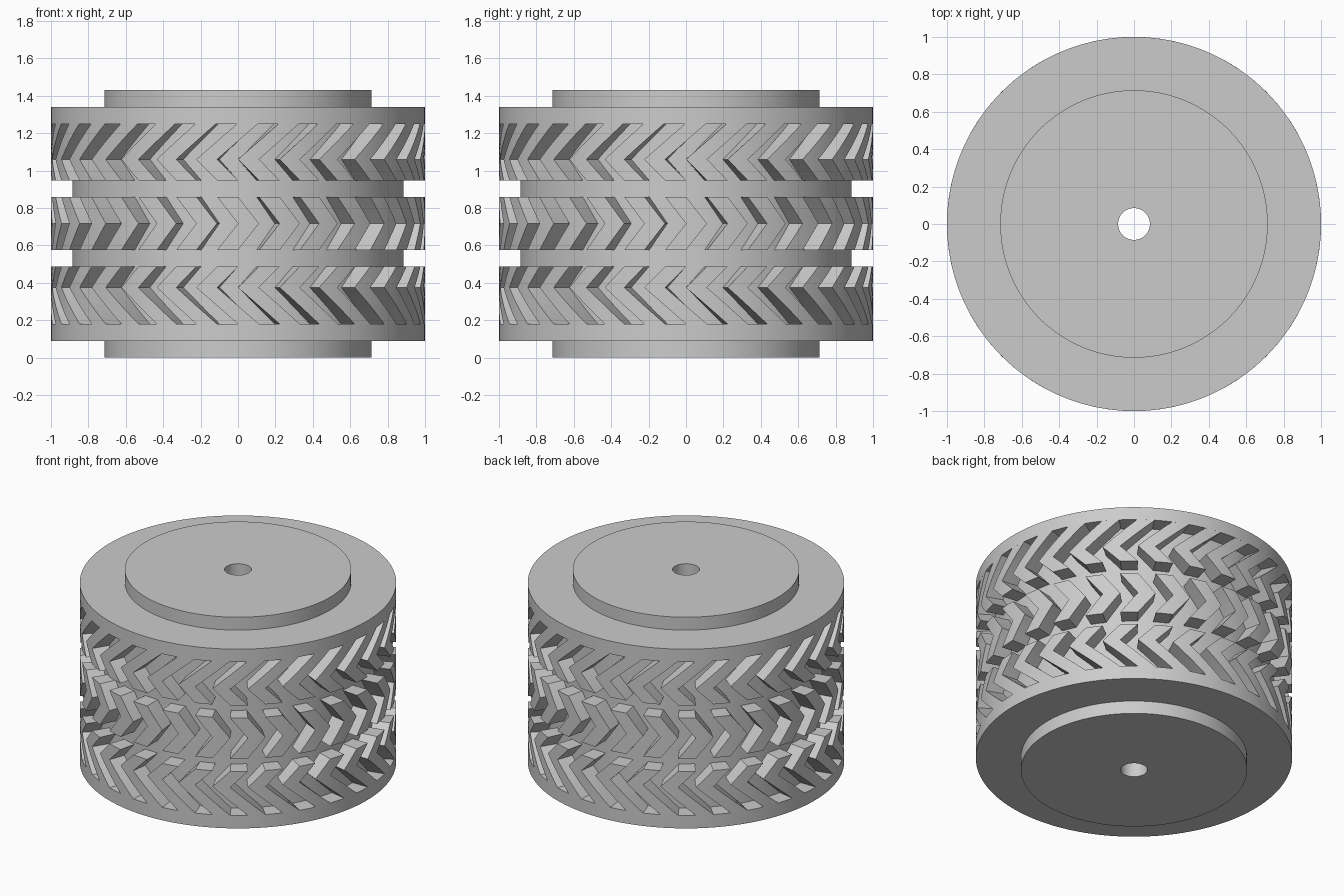
import bpy, bmesh
from math import sin, cos, pi

cube = bpy.data.objects.get("Cube")
if cube:
    bpy.data.objects.remove(cube)

RIM, FLOOR, HUB, BORE = 1.0, 0.885, 0.715, 0.085
BLOCKS = 28                      # chevrons per row
PITCH = 2 * pi / BLOCKS
WIDE = PITCH / 2                 # a block and a gap are equally wide
HEIGHT = 1.43

grey = bpy.data.materials.new("plain grey")
grey.use_nodes = True
grey.diffuse_color = (0.6, 0.6, 0.6, 1)
grey.node_tree.nodes["Principled BSDF"].inputs["Base Color"].default_value = (0.6, 0.6, 0.6, 1)


def point(r, a, z):
    """Angle is measured from the front towards +x."""
    return (r * sin(a), -r * cos(a), z)


def finish(bm, name):
    bmesh.ops.recalc_face_normals(bm, faces=bm.faces)
    mesh = bpy.data.meshes.new(name)
    bm.to_mesh(mesh)
    bm.free()
    mesh.materials.append(grey)
    obj = bpy.data.objects.new(name, mesh)
    bpy.context.collection.objects.link(obj)
    bpy.ops.object.select_all(action='DESELECT')
    obj.select_set(True)
    bpy.context.view_layer.objects.active = obj
    bpy.ops.object.shade_smooth_by_angle(angle=0.4)
    return obj


def lathe(name, profile, steps=BLOCKS * 6):
    bm = bmesh.new()
    rings = [[bm.verts.new(point(r, 2 * pi * i / steps, z)) for r, z in profile]
             for i in range(steps)]
    n = len(profile)
    for i in range(steps):
        a, b = rings[i], rings[(i + 1) % steps]
        for j in range(n):
            k = (j + 1) % n
            bm.faces.new((a[j], b[j], b[k], a[k]))
    return finish(bm, name)


def tread_row(name, path, across=3, along=4):
    """Row of curved chevron blocks; path holds (height, twist in pitches)."""
    stations = [path[0]]
    for (z0, t0), (z1, t1) in zip(path, path[1:]):
        for s in range(1, along + 1):
            f = s / along
            stations.append((z0 + (z1 - z0) * f, t0 + (t1 - t0) * f))
    bm = bmesh.new()
    for b in range(BLOCKS):
        loops = []
        for z, t in stations:
            angles = [(b + t) * PITCH + WIDE * c / across for c in range(across + 1)]
            outer = [bm.verts.new(point(RIM, a, z)) for a in angles]
            inner = [bm.verts.new(point(FLOOR - 0.01, a, z)) for a in reversed(angles)]
            loops.append(outer + inner)
        n = len(loops[0])
        for lo, hi in zip(loops, loops[1:]):
            for j in range(n):
                k = (j + 1) % n
                bm.faces.new((lo[j], lo[k], hi[k], hi[j]))
        bm.faces.new(loops[0])
        bm.faces.new(loops[-1])
    return finish(bm, name)


# Wheel body: bored hub, two solid shoulders and the recessed tread floor
half = [(BORE, 0), (HUB, 0), (HUB, 0.09), (RIM, 0.09), (RIM, 0.18), (FLOOR, 0.18)]
lathe("wheel_body", half + [(r, HEIGHT - z) for r, z in reversed(half)])

# Outer rows point one way and mirror each other; the middle row points back
lower = [(0.18, 1.0), (0.375, 0.0), (0.487, 0.5)]
tread_row("lower_tread", lower)
tread_row("upper_tread", [(HEIGHT + 0.005 - z, t) for z, t in reversed(lower)])
tread_row("middle_tread", [(0.575, -0.5), (0.717, 0.0), (0.86, -0.5)])
